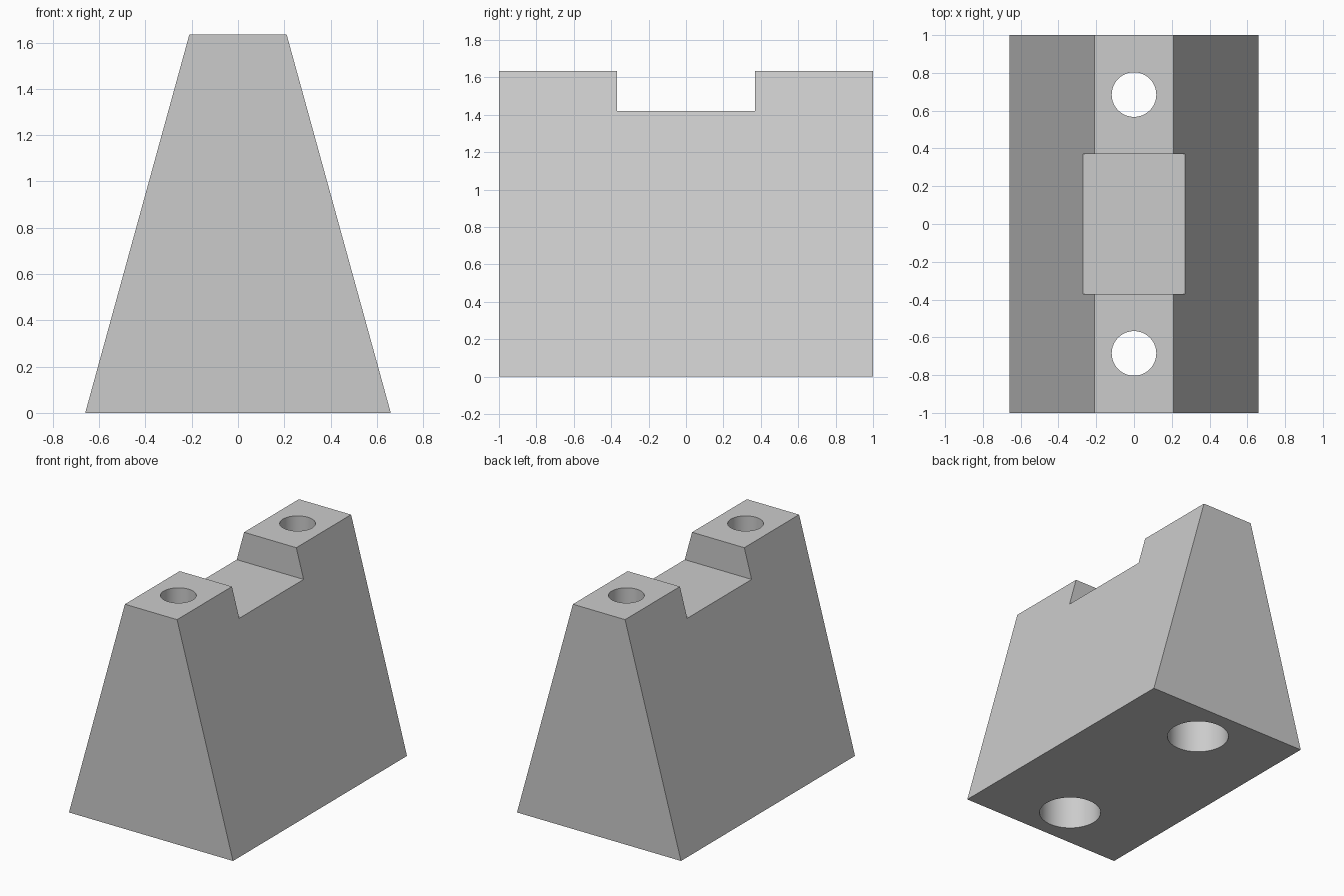
import bpy, bmesh, math

HEIGHT, HALF_LENGTH = 1.635, 1.0
BASE_HALF, TOP_HALF = 0.66, 0.21
NOTCH_HALF, NOTCH_FLOOR = 0.37, 1.42
BORE_Y, BORE_R, POCKET_R, POCKET_TOP = 0.685, 0.118, 0.21, 0.8

cube = bpy.data.objects.get("Cube")
if cube:
    bpy.data.objects.remove(cube, do_unlink=True)

grey = bpy.data.materials.new("plain grey")
grey.use_nodes = True
colour = (0.6, 0.6, 0.6, 1)
grey.diffuse_color = colour
grey.node_tree.nodes["Principled BSDF"].inputs["Base Color"].default_value = colour


def make_object(name, bm):
    bmesh.ops.recalc_face_normals(bm, faces=bm.faces)
    mesh = bpy.data.meshes.new(name)
    bm.to_mesh(mesh)
    bm.free()
    mesh.materials.append(grey)
    obj = bpy.data.objects.new(name, mesh)
    bpy.context.collection.objects.link(obj)
    return obj


def wedge():
    """Trapezoid end profile extruded along the length."""
    bm = bmesh.new()
    profile = [(-BASE_HALF, 0), (BASE_HALF, 0), (TOP_HALF, HEIGHT), (-TOP_HALF, HEIGHT)]
    end = bm.faces.new([bm.verts.new((x, -HALF_LENGTH, z)) for x, z in profile])
    extruded = bmesh.ops.extrude_face_region(bm, geom=[end])["geom"]
    moved = [v for v in extruded if isinstance(v, bmesh.types.BMVert)]
    bmesh.ops.translate(bm, verts=moved, vec=(0, 2 * HALF_LENGTH, 0))
    return make_object("riser_block", bm)


def notch_cutter():
    bm = bmesh.new()
    bmesh.ops.create_cube(bm, size=1)
    bmesh.ops.scale(bm, verts=bm.verts, vec=(2, 2 * NOTCH_HALF, 1))
    bmesh.ops.translate(bm, verts=bm.verts, vec=(0, 0, NOTCH_FLOOR + 0.5))
    return make_object("notch_cutter", bm)


def bore_cutter(y, sides=64):
    """Stepped round plug: wide pocket below, narrow bolt hole above."""
    bm = bmesh.new()
    steps = [(POCKET_R, -0.1), (POCKET_R, POCKET_TOP), (BORE_R, POCKET_TOP), (BORE_R, HEIGHT + 0.1)]
    rings = []
    for r, z in steps:
        angles = [math.tau * i / sides for i in range(sides)]
        rings.append([bm.verts.new((r * math.cos(a), y + r * math.sin(a), z)) for a in angles])
    for low, high in zip(rings, rings[1:]):
        for i in range(sides):
            j = (i + 1) % sides
            bm.faces.new((low[i], low[j], high[j], high[i]))
    bm.faces.new(rings[0])
    bm.faces.new(rings[-1])
    return make_object("bolt_hole_cutter", bm)


# Tapered block with a saddle notch and two counterbored bolt holes
block = wedge()
bpy.ops.object.select_all(action="DESELECT")
bpy.context.view_layer.objects.active = block
block.select_set(True)
for cutter in (notch_cutter(), bore_cutter(-BORE_Y), bore_cutter(BORE_Y)):
    cutter.hide_render = True
    cut = block.modifiers.new(cutter.name, "BOOLEAN")
    cut.operation = "DIFFERENCE"
    cut.solver = "EXACT"
    cut.object = cutter
    bpy.ops.object.modifier_apply(modifier=cut.name)
    bpy.data.objects.remove(cutter, do_unlink=True)

# Round bore walls, crisp block edges
bpy.ops.object.shade_smooth_by_angle(angle=math.radians(12))
